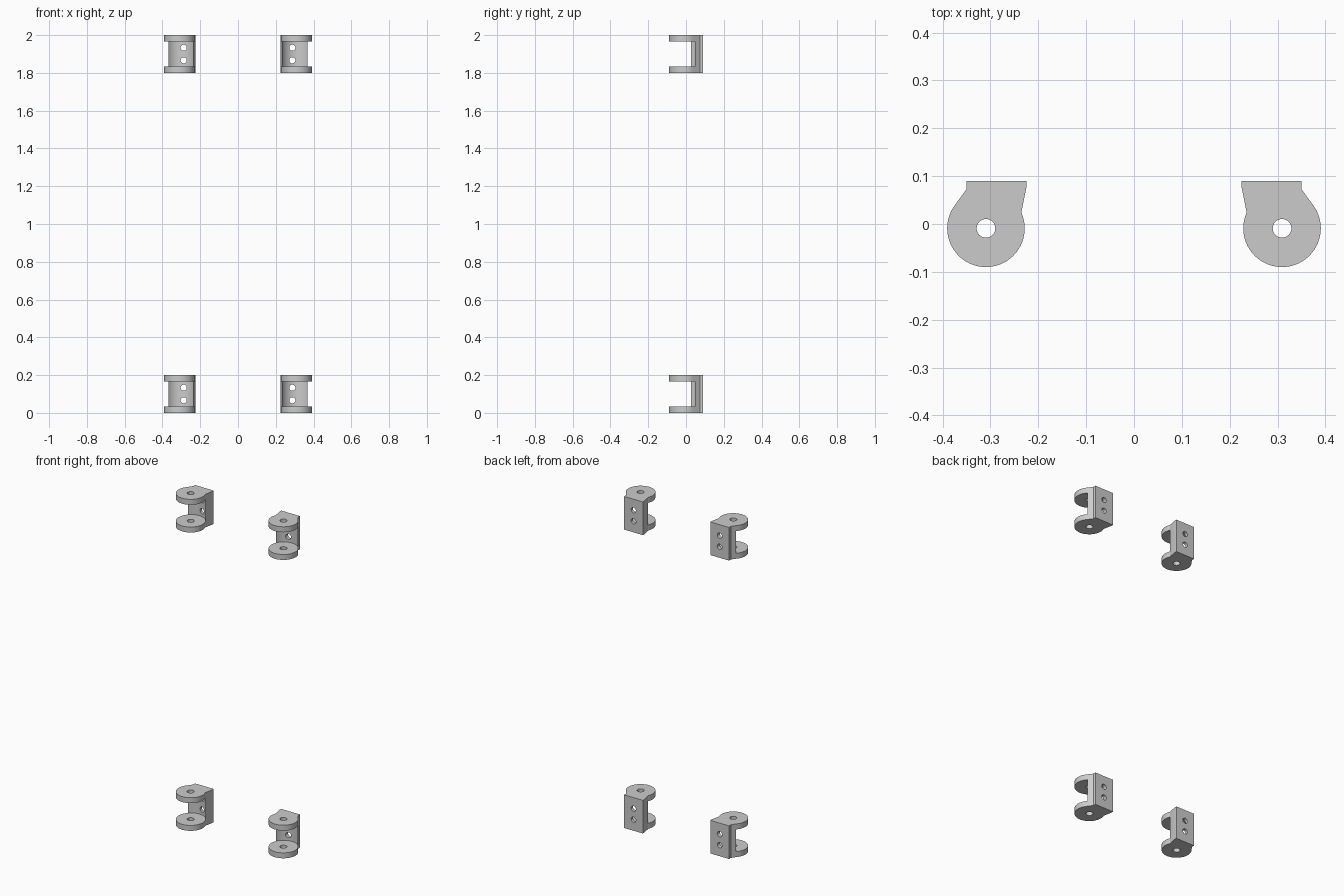
import bpy, bmesh
from math import radians, cos, sin, pi
from mathutils import Matrix

if "Cube" in bpy.data.objects:
    bpy.data.objects.remove(bpy.data.objects["Cube"])

CX, CY, R = 0.3095, -0.009, 0.081     # pin axis and knuckle radius
H, T = 0.2, 0.033                     # bracket height, plate thickness
HX = 0.2875                           # screw hole position


def new_object(name, bm):
    bmesh.ops.recalc_face_normals(bm, faces=bm.faces)
    me = bpy.data.meshes.new(name)
    bm.to_mesh(me)
    bm.free()
    ob = bpy.data.objects.new(name, me)
    bpy.context.collection.objects.link(ob)
    return ob


def cutter(name, radius, depth, matrix, sides=48):
    bm = bmesh.new()
    bmesh.ops.create_cone(bm, cap_ends=True, segments=sides, radius1=radius,
                          radius2=radius, depth=depth, matrix=matrix)
    ob = new_object(name, bm)
    ob.hide_render = True
    return ob


# bracket outline: square mounting back blending into a round knuckle
outline = [(0.35, 0.09), (0.225, 0.09), (0.225, 0.077)]
n = 48
for i in range(n + 1):
    a = radians(156 + (394.7 - 156) * i / n)
    outline.append((CX + R * cos(a), CY + R * sin(a)))
outline.append((0.35, 0.073))

bm = bmesh.new()
face = bm.faces.new([bm.verts.new((x, y, 0)) for x, y in outline])
ext = bmesh.ops.extrude_face_region(bm, geom=[face])
bmesh.ops.translate(bm, vec=(0, 0, H),
                    verts=[v for v in ext["geom"] if isinstance(v, bmesh.types.BMVert)])
bracket = new_object("hinge_bracket", bm)

# swing clearance between the plates, pin hole, two screw holes
cuts = [cutter("clearance_cutter", R + 0.0008, H - 2 * T,
               Matrix.Translation((CX, CY, H / 2)), 96),
        cutter("pin_hole_cutter", 0.0195, 1, Matrix.Translation((CX, CY, 0)))]
for z in (H / 3, 2 * H / 3):
    cuts.append(cutter("screw_hole_cutter", 0.016, 0.4,
                       Matrix.Translation((HX, 0.1, z)) @ Matrix.Rotation(pi / 2, 4, 'X'), 32))
for c in cuts:
    mod = bracket.modifiers.new("cut", 'BOOLEAN')
    mod.operation, mod.solver, mod.object = 'DIFFERENCE', 'EXACT', c
dg = bpy.context.evaluated_depsgraph_get()
base = bpy.data.meshes.new_from_object(bracket.evaluated_get(dg))
for ob in cuts + [bracket]:
    bpy.data.objects.remove(ob)

# four copies: mirrored left and right, bottom and top
for side, s in (("right", 1), ("left", -1)):
    for level, z in (("lower", 0), ("upper", 2 - H)):
        me = base.copy()
        me.transform(Matrix.Translation((0, 0, z)) @ Matrix.Diagonal((s, 1, 1, 1)))
        if s < 0:
            me.flip_normals()
        ob = bpy.data.objects.new(f"{level}_{side}_hinge_bracket", me)
        bpy.context.collection.objects.link(ob)
        bpy.ops.object.select_all(action='DESELECT')
        ob.select_set(True)
        bpy.context.view_layer.objects.active = ob
        bpy.ops.object.shade_smooth_by_angle(angle=radians(25))
